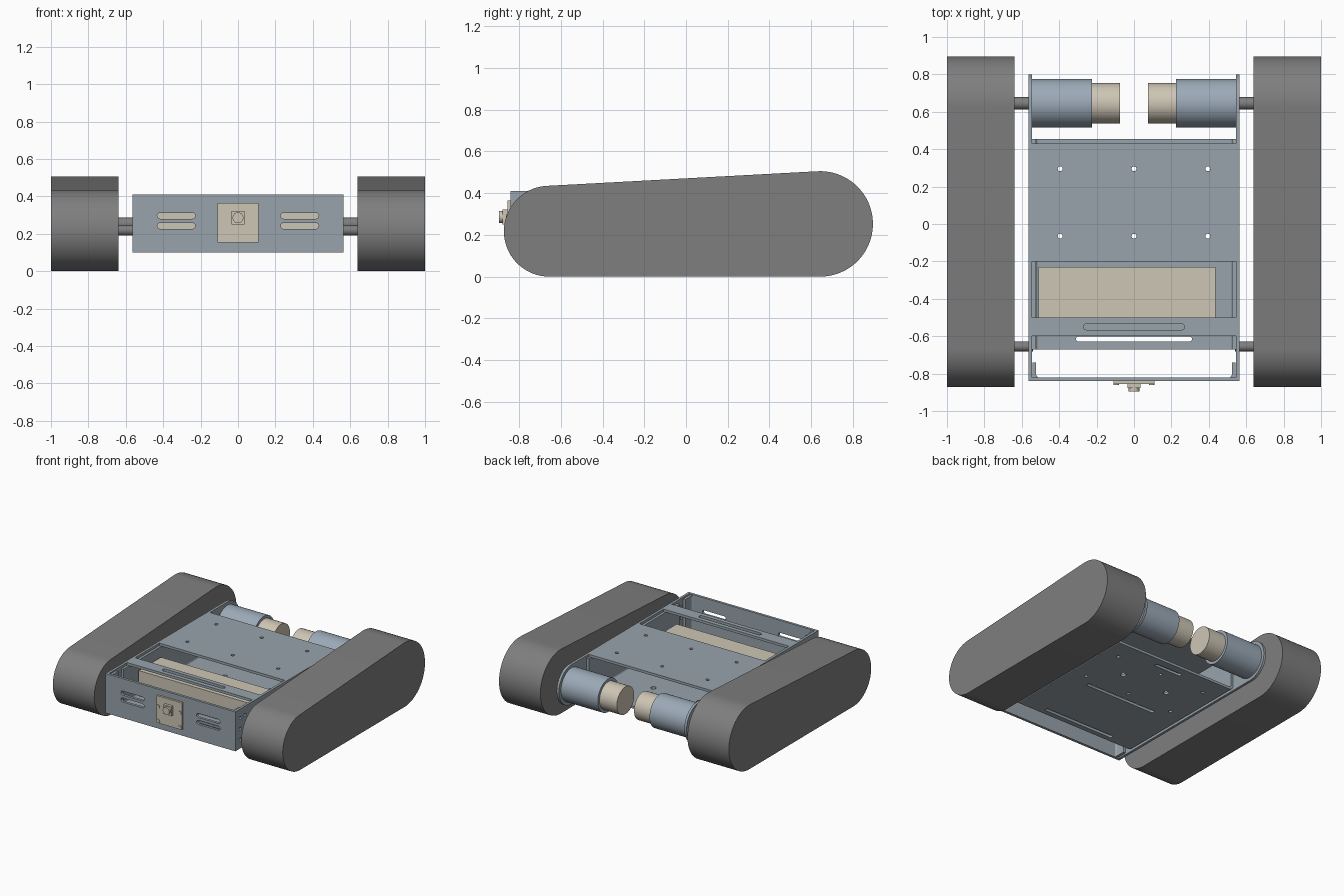
import bpy, bmesh, math
from mathutils import Matrix, Vector

if "Cube" in bpy.data.objects:
    bpy.data.objects.remove(bpy.data.objects["Cube"])


def material(name, rgb):
    m = bpy.data.materials.new(name)
    m.diffuse_color = (*rgb, 1)
    m.use_nodes = True
    m.node_tree.nodes["Principled BSDF"].inputs["Base Color"].default_value = m.diffuse_color
    return m


STEEL = material("blue grey steel", (0.314, 0.371, 0.413))
MOTOR = material("motor blue grey", (0.332, 0.402, 0.479))
RUBBER = material("track grey", (0.21, 0.21, 0.21))
BEIGE = material("beige", (0.617, 0.565, 0.462))

# Axes for flat outlines: top = (x, y), front = (x, z), side = (y, z)
TOP = Matrix.Identity(3)
FRONT = Matrix(((1, 0, 0), (0, 0, -1), (0, 1, 0)))
SIDE = Matrix(((0, 0, 1), (1, 0, 0), (0, 1, 0)))


def arc(cx, cy, r, a0, a1, n):
    return [(cx + r * math.cos(math.radians(a0 + (a1 - a0) * i / n)),
             cy + r * math.sin(math.radians(a0 + (a1 - a0) * i / n))) for i in range(n + 1)]


def circle(cx, cy, r, n=20):
    return arc(cx, cy, r, 0, 360, n)[:-1]


def rect(x0, x1, y0, y1):
    return [(x0, y0), (x1, y0), (x1, y1), (x0, y1)]


def slot(x0, x1, y, r):
    return arc(x1 - r, y, r, -90, 90, 8) + arc(x0 + r, y, r, 90, 270, 8)


def plate(name, loops, axes, a, b, mat):
    """Extrude an outline with holes from a to b along the axis it faces."""
    cu = bpy.data.curves.new(name, 'CURVE')
    cu.dimensions, cu.fill_mode, cu.extrude = '2D', 'BOTH', abs(b - a) / 2
    for pts in loops:
        s = cu.splines.new('POLY')
        s.points.add(len(pts) - 1)
        for p, (x, y) in zip(s.points, pts):
            p.co = (x, y, 0, 1)
        s.use_cyclic_u = True
    ob = bpy.data.objects.new(name, cu)
    bpy.context.collection.objects.link(ob)
    bpy.ops.object.select_all(action='DESELECT')
    ob.select_set(True)
    bpy.context.view_layer.objects.active = ob
    bpy.ops.object.convert(target='MESH')
    ob = bpy.context.object
    normal = Vector([abs(v) for v in axes.col[2]])
    bm = bmesh.new()
    bm.from_mesh(ob.data)
    bmesh.ops.remove_doubles(bm, verts=bm.verts, dist=1e-5)
    bmesh.ops.transform(bm, matrix=Matrix.Translation(normal * (a + b) / 2) @ axes.to_4x4(), verts=bm.verts)
    bmesh.ops.recalc_face_normals(bm, faces=bm.faces)
    bm.to_mesh(ob.data)
    bm.free()
    ob.data.materials.clear()
    ob.data.materials.append(mat)
    bpy.ops.object.shade_smooth_by_angle(angle=math.radians(30))
    return ob


def flip(pts):
    return [(-x, y) for x, y in pts]


# Tracks: belt loop around a small front wheel and a larger rear wheel
fr, rr, fy, ry = 0.2175, 0.2525, -0.655, 0.643
tilt = math.degrees(math.asin((rr - fr) / math.hypot(ry - fy, rr - fr)))
lean = math.degrees(math.atan2(rr - fr, ry - fy))
belt = arc(ry, rr, rr, -90, 90 + tilt + lean, 40) + arc(fy, fr, fr, 90 + tilt + lean, 270, 40)

# Side plates: rounded around the motor at the rear, holed at the front
side = [(-0.82, 0.10)] + arc(0.645, 0.255, 0.155, -90, 90, 28) + \
       [(0.43, 0.41), (0.43, 0.39), (-0.20, 0.39), (-0.20, 0.41), (-0.82, 0.41)]
side_holes = [circle(y, z, 0.012) for y in (-0.78, -0.72) for z in (0.17, 0.255, 0.34)]

# Tray wall with a rounded bend, in x and z
wall = arc(0.51, 0.135, 0.035, -90, 0, 8) + [(0.545, 0.39), (0.525, 0.39)] + arc(0.51, 0.135, 0.015, 0, -90, 8)
# Return tab of the front plate, in x and y
tab = [(0.51, -0.82), (0.543, -0.82), (0.543, -0.74), (0.523, -0.74)] + arc(0.508, -0.805, 0.015, 0, -90, 6)

for s, tag in ((1, "right"), (-1, "left")):
    plate(tag + "_track", [belt], SIDE, s * 0.64, s * 1.0, RUBBER)
    plate(tag + "_side_plate", [side] + side_holes, SIDE, s * 0.545, s * 0.565, STEEL)
    plate(tag + "_tray_wall", [wall if s > 0 else flip(wall)], FRONT, -0.67, 0.455, STEEL)
    plate(tag + "_front_tab", [tab if s > 0 else flip(tab)], TOP, 0.11, 0.40, STEEL)
    # Axles and gear motors
    plate(tag + "_front_axle", [circle(fy, fr, 0.027, 24)], SIDE, s * 0.54, s * 0.65, RUBBER)
    plate(tag + "_rear_axle", [circle(0.645, 0.253, 0.033, 24)], SIDE, s * 0.54, s * 0.65, RUBBER)
    plate(tag + "_motor", [circle(0.645, 0.255, 0.13, 48)], SIDE, s * 0.225, s * 0.545, MOTOR)
    plate(tag + "_motor_cap", [circle(0.645, 0.255, 0.108, 48)], SIDE, s * 0.075, s * 0.226, BEIGE)

# Floor of the tray
floor_holes = [slot(-0.31, 0.31, -0.615, 0.014), slot(-0.31, 0.31, -0.15, 0.014), slot(-0.12, 0.12, 0.38, 0.014)]
floor_holes += [circle(x, y, 0.013) for x in (-0.395, 0, 0.395) for y in (-0.065, 0.295)]
floor_holes += [circle(x, 0.12, 0.02) for x in (-0.2, 0.2)]
plate("floor_plate", [rect(-0.511, 0.511, -0.67, 0.455)] + floor_holes, TOP, 0.10, 0.12, STEEL)

# Deck with mounting holes, and the slotted bar ahead of the bay
deck_holes = [circle(x, y, 0.013) for x in (-0.395, 0, 0.395) for y in (-0.065, 0.295)]
plate("deck_plate", [rect(-0.565, 0.565, -0.20, 0.43)] + deck_holes, TOP, 0.39, 0.41, STEEL)
plate("cross_bar", [rect(-0.545, 0.545, -0.60, -0.50), slot(-0.27, 0.27, -0.55, 0.016)], TOP, 0.39, 0.41, STEEL)

# Battery
plate("battery", [rect(-0.51, 0.435, -0.505, -0.23)], TOP, 0.12, 0.32, BEIGE)

# Front plate with four slots
vents = [slot(x - 0.102, x + 0.102, z, 0.016) for x in (-0.33, 0.33) for z in (0.242, 0.296)]
plate("front_plate", [rect(-0.565, 0.565, 0.10, 0.41)] + vents, FRONT, -0.84, -0.82, STEEL)

# Camera board, housing, lens and screws
plate("camera_board", [rect(-0.11, 0.11, 0.152, 0.365)], FRONT, -0.856, -0.839, BEIGE)
plate("camera_housing", [rect(-0.035, 0.035, 0.25, 0.322)], FRONT, -0.878, -0.855, BEIGE)
plate("camera_lens", [circle(0, 0.286, 0.029, 24)], FRONT, -0.895, -0.877, BEIGE)
for i, (x, z) in enumerate([(-0.095, 0.283), (0.095, 0.283), (-0.095, 0.17), (0.095, 0.17)]):
    plate("camera_screw_%d" % i, [circle(x, z, 0.014)], FRONT, -0.862, -0.855, BEIGE)
